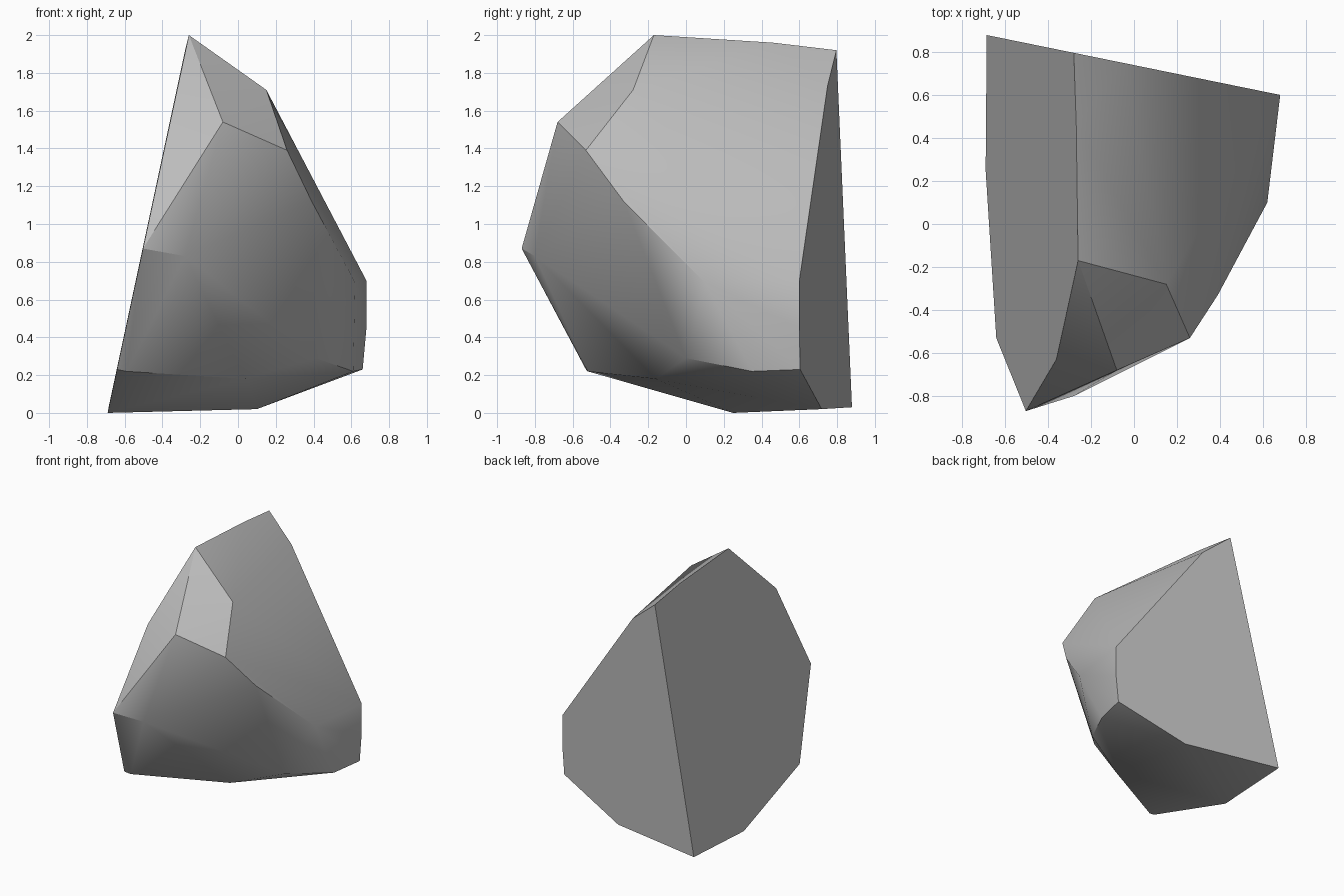
import bpy
import bmesh
import math

default_cube = bpy.data.objects.get("Cube")
if default_cube:
    bpy.data.objects.remove(default_cube, do_unlink=True)


def make_material(name, colour):
    material = bpy.data.materials.new(name)
    material.use_nodes = True
    material.diffuse_color = colour
    shader = next(n for n in material.node_tree.nodes if n.type == "BSDF_PRINCIPLED")
    shader.inputs["Base Color"].default_value = colour
    shader.inputs["Roughness"].default_value = 0.9
    return material


def on_side_cleft(y, z):
    """Point on the flat leaning cleft along the -x side."""
    return (-0.69 + 0.215 * z, y, z)


def on_back_cleft(x, z):
    """Point on the flat upright cleft along the back."""
    return (x, 0.739 - 0.204 * x, z)


# Outline of the flat side cleft, as y and z
side_outline = [(-0.17, 2.0), (0.46, 1.96), (-0.63, 1.53), (-0.87, 0.87),
                (-0.56, 0.32), (-0.53, 0.23), (0.25, 0.0)]

# Outline of the flat back cleft, as x and z
back_outline = [(-0.28, 1.92), (-0.05, 1.73), (0.29, 1.23), (0.68, 0.7),
                (0.68, 0.45), (0.66, 0.23), (0.1, 0.02), (-0.685, 0.03)]

# Chipped corners on the rounded front
upper_chips = [(0.15, -0.28, 1.71), (-0.08, -0.68, 1.54), (0.26, -0.53, 1.39)]
middle_chips = [(-0.28, -0.8, 0.83), (0.39, -0.33, 1.12), (0.62, 0.1, 0.69)]
lower_chips = [(-0.59, -0.52, 0.22), (0.04, -0.16, 0.18),
               (0.41, 0.0, 0.29), (0.61, 0.35, 0.22)]

# Wrap the corners in a tight skin to form the boulder
bm = bmesh.new()
corners = [on_side_cleft(*p) for p in side_outline]
corners += [on_back_cleft(*p) for p in back_outline]
corners += upper_chips + middle_chips + lower_chips
for corner in corners:
    bm.verts.new(corner)
hull = bmesh.ops.convex_hull(bm, input=list(bm.verts), use_existing_faces=False)
loose = [v for v in bm.verts if not v.link_faces]
bmesh.ops.delete(bm, geom=loose, context="VERTS")

# Merge the coplanar triangles of each cleft into one clean face
bmesh.ops.dissolve_limit(bm, angle_limit=math.radians(1.0),
                         verts=list(bm.verts), edges=list(bm.edges))
bmesh.ops.recalc_face_normals(bm, faces=list(bm.faces))

mesh = bpy.data.meshes.new("boulder")
bm.to_mesh(mesh)
bm.free()
boulder = bpy.data.objects.new("boulder", mesh)
bpy.context.collection.objects.link(boulder)
mesh.materials.append(make_material("stone_grey", (0.5, 0.5, 0.5, 1.0)))

# Soft facets with crisp main edges
bpy.ops.object.select_all(action="DESELECT")
boulder.select_set(True)
bpy.context.view_layer.objects.active = boulder
bpy.ops.object.shade_smooth_by_angle(angle=math.radians(30))
